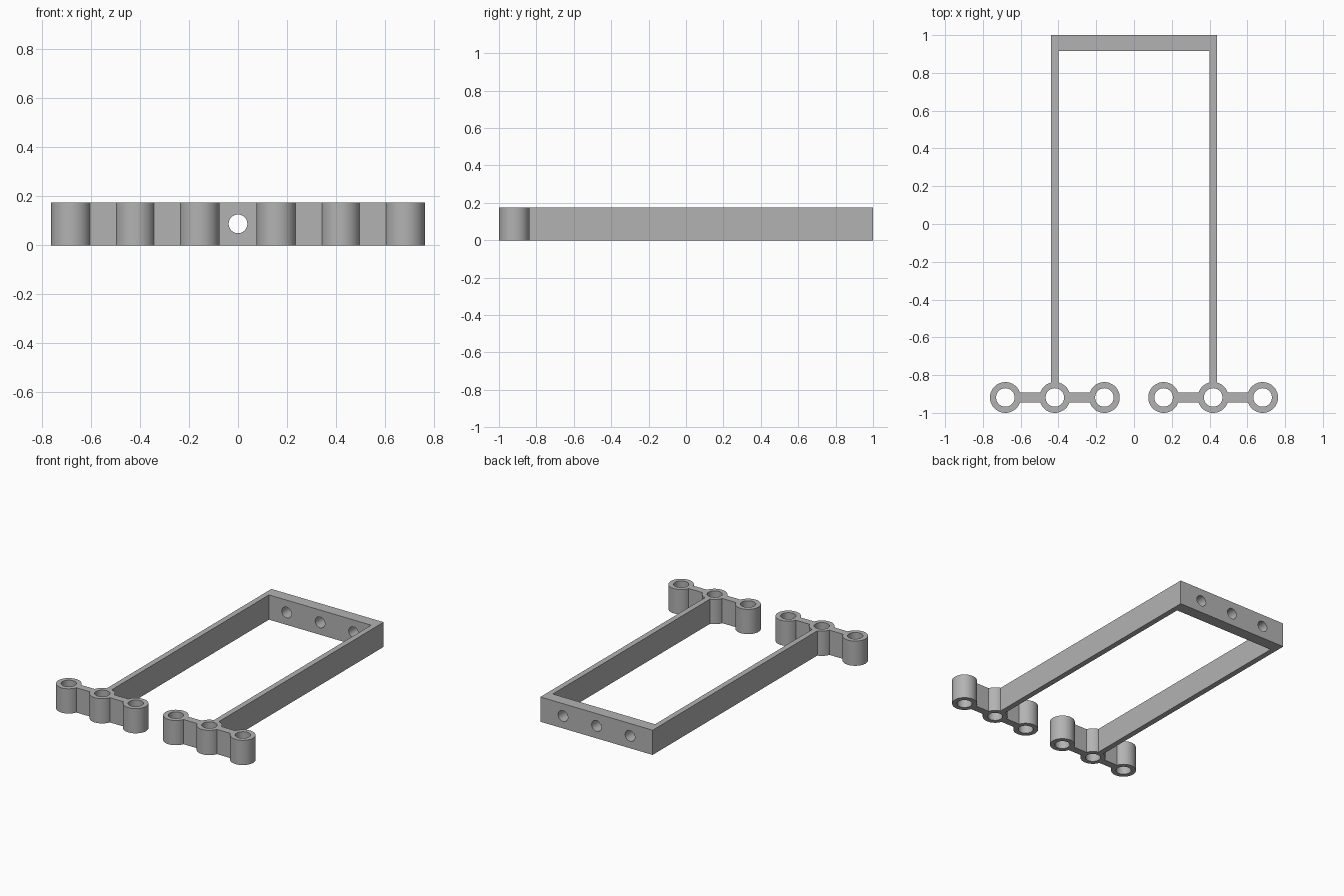
import bpy, math

if "Cube" in bpy.data.objects:
    bpy.data.objects.remove(bpy.data.objects["Cube"])

H = 0.175            # height of the whole frame
RING_Y = -0.9185     # row of sockets
R_OUT, R_IN = 0.0815, 0.049
PITCH = 0.262        # spacing of sockets and of bolt holes
ARM_X = 0.419

grey = bpy.data.materials.new("grey plastic")
grey.diffuse_color = (0.45, 0.45, 0.45, 1)
grey.use_nodes = True
grey.node_tree.nodes["Principled BSDF"].inputs["Base Color"].default_value = grey.diffuse_color


def box(name, x0, x1, y0, y1):
    bpy.ops.mesh.primitive_cube_add(size=1, location=((x0 + x1) / 2, (y0 + y1) / 2, H / 2))
    ob = bpy.context.object
    ob.name = name
    ob.scale = (x1 - x0, y1 - y0, H)
    bpy.ops.object.transform_apply(location=True, rotation=True, scale=True)
    return ob


def cylinder(name, x, y, r, depth, rot=(0, 0, 0)):
    bpy.ops.mesh.primitive_cylinder_add(vertices=64, radius=r, depth=depth,
                                        location=(x, y, H / 2), rotation=rot)
    ob = bpy.context.object
    ob.name = name
    bpy.ops.object.transform_apply(location=True, rotation=True, scale=True)
    return ob


def boolean(target, tools, operation):
    bpy.context.view_layer.objects.active = target
    for tool in tools:
        mod = target.modifiers.new("bool", 'BOOLEAN')
        mod.operation, mod.solver, mod.object = operation, 'EXACT', tool
        bpy.ops.object.modifier_apply(modifier=mod.name)
        bpy.data.objects.remove(tool)


def finish(ob):
    ob.data.materials.clear()
    ob.data.materials.append(grey)
    bpy.ops.object.select_all(action='DESELECT')
    ob.select_set(True)
    bpy.context.view_layer.objects.active = ob
    bpy.ops.object.shade_smooth_by_angle(angle=math.radians(30))


# Back bar with three bolt holes
frame = box("frame", -0.439, 0.439, 0.917, 1.0)
holes = [cylinder("bolt_hole", i * PITCH, 0.96, 0.038, 0.3, (math.pi / 2, 0, 0))
         for i in (-1, 0, 1)]
boolean(frame, holes, 'DIFFERENCE')

# Each side: long arm, web and three sockets bored through
for s in (-1, 1):
    xs = [s * ARM_X + i * PITCH for i in (-1, 0, 1)]
    edges = sorted((s * 0.40, s * 0.439))
    parts = [box("arm", *edges, RING_Y, 0.96),
             box("web", xs[0], xs[2], RING_Y - 0.026, RING_Y + 0.026)]
    parts += [cylinder("socket", x, RING_Y, R_OUT, H) for x in xs]
    boolean(frame, parts, 'UNION')
    boolean(frame, [cylinder("bore", x, RING_Y, R_IN, 0.4) for x in xs], 'DIFFERENCE')

finish(frame)
